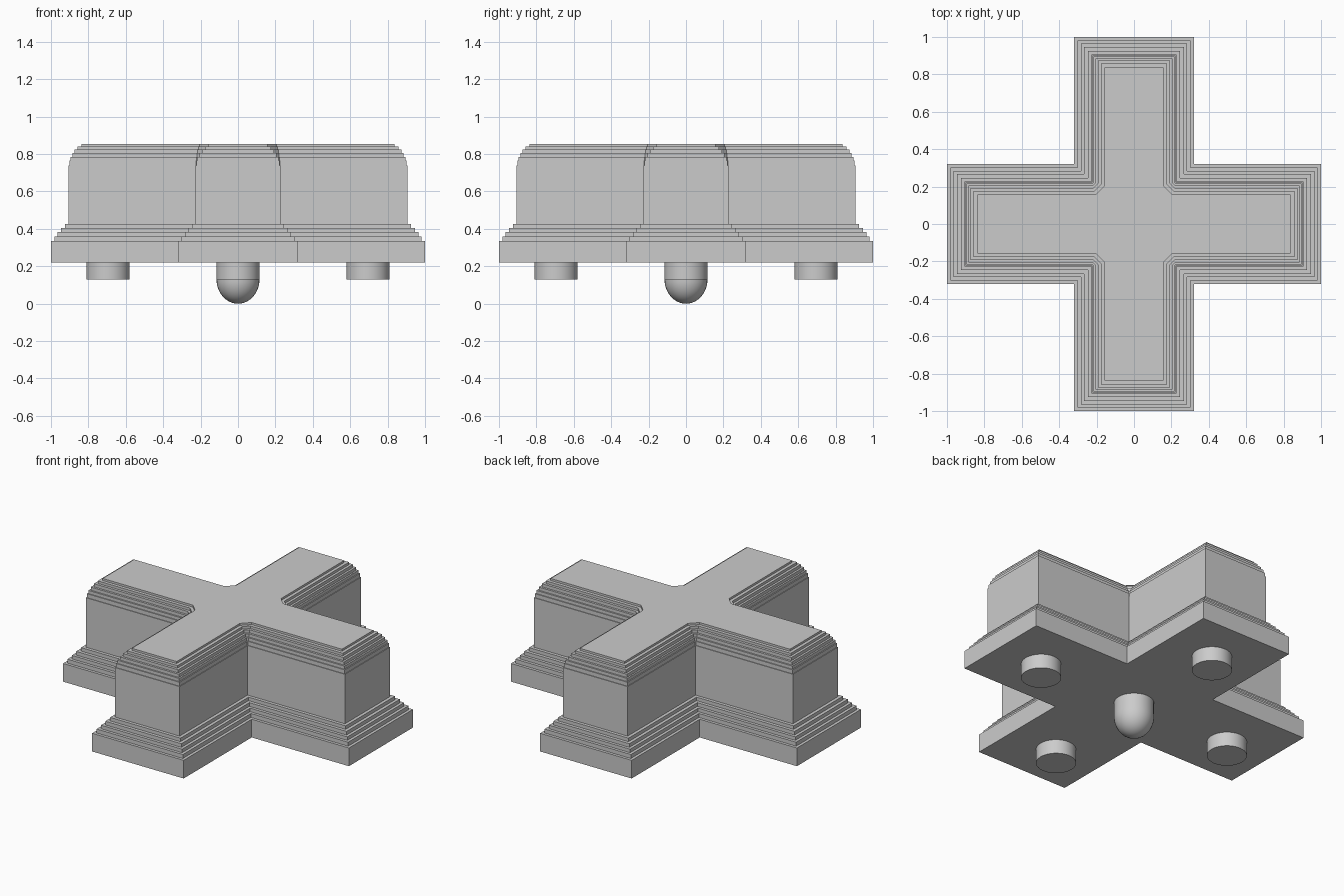
import bpy
import bmesh
from math import radians, cos, sin, pi

cube = bpy.data.objects.get("Cube")
if cube:
    bpy.data.objects.remove(cube, do_unlink=True)

grey = bpy.data.materials.new("plain grey")
grey.use_nodes = True
colour = (0.6, 0.6, 0.6, 1)
grey.diffuse_color = colour
grey.node_tree.nodes["Principled BSDF"].inputs["Base Color"].default_value = colour


def make_object(name, bm, smooth=False):
    bmesh.ops.recalc_face_normals(bm, faces=bm.faces)
    mesh = bpy.data.meshes.new(name)
    bm.to_mesh(mesh)
    bm.free()
    mesh.materials.append(grey)
    obj = bpy.data.objects.new(name, mesh)
    bpy.context.collection.objects.link(obj)
    if smooth:
        bpy.ops.object.select_all(action="DESELECT")
        obj.select_set(True)
        bpy.context.view_layer.objects.active = obj
        bpy.ops.object.shade_smooth_by_angle(angle=radians(35))
    return obj


def cross_ring(bm, inset, cut, z):
    """Plus-shaped outline; cut fills the inner corners diagonally."""
    reach, half = 1 - inset, 0.32 - inset
    quarter = [(reach, -half), (reach, half), (half + cut, half), (half, half + cut)]
    ring = []
    for _ in range(4):
        ring += [bm.verts.new((x, y, z)) for x, y in quarter]
        quarter = [(-y, x) for x, y in quarter]
    return ring


# Stepped cross: each tier is (inset from the base outline, top height)
tiers = [(0, 0.335), (0.018, 0.36), (0.036, 0.382), (0.054, 0.405), (0.074, 0.427),
         (0.094, 0.74), (0.098, 0.765), (0.104, 0.785), (0.114, 0.805),
         (0.127, 0.825), (0.143, 0.841), (0.163, 0.854)]
body_inset = 0.094
bm = bmesh.new()
rings = []
floor = 0.22
for inset, top in tiers:
    cut = max(0, inset - body_inset) * 0.7
    rings += [cross_ring(bm, inset, cut, floor), cross_ring(bm, inset, cut, top)]
    floor = top
for low, high in zip(rings, rings[1:]):
    for i in range(len(low)):
        j = (i + 1) % len(low)
        bm.faces.new((low[i], low[j], high[j], high[i]))
bm.faces.new(rings[0][::-1])
bm.faces.new(rings[-1])
bmesh.ops.remove_doubles(bm, verts=bm.verts, dist=0.0001)
make_object("stepped_cross", bm)


def turned(name, profile, x=0, y=0, sides=32):
    """Spin a radius/height profile about a vertical axis."""
    bm = bmesh.new()
    points = [bm.verts.new((x + r, y, z)) for r, z in profile]
    edges = [bm.edges.new(pair) for pair in zip(points, points[1:])]
    bmesh.ops.spin(bm, geom=points + edges, cent=(x, y, 0), axis=(0, 0, 1),
                   angle=2 * pi, steps=sides)
    bmesh.ops.remove_doubles(bm, verts=bm.verts, dist=0.0001)
    return make_object(name, bm, smooth=True)


# Short pegs under the arms
radius, peg_bottom, peg_top = 0.115, 0.13, 0.225
peg = [(0, peg_bottom), (radius, peg_bottom), (radius, peg_top), (0, peg_top)]
for side, dx, dy in (("left", 1, 0), ("right", -1, 0), ("front", 0, -1), ("back", 0, 1)):
    turned(side + "_peg", peg, dx * 0.695, dy * 0.695)

# Round-ended pivot in the centre
dome = [(radius * sin(a), peg_bottom * (1 - cos(a)))
        for a in (i * pi / 24 for i in range(13))]
turned("centre_pivot", dome + peg[2:])
